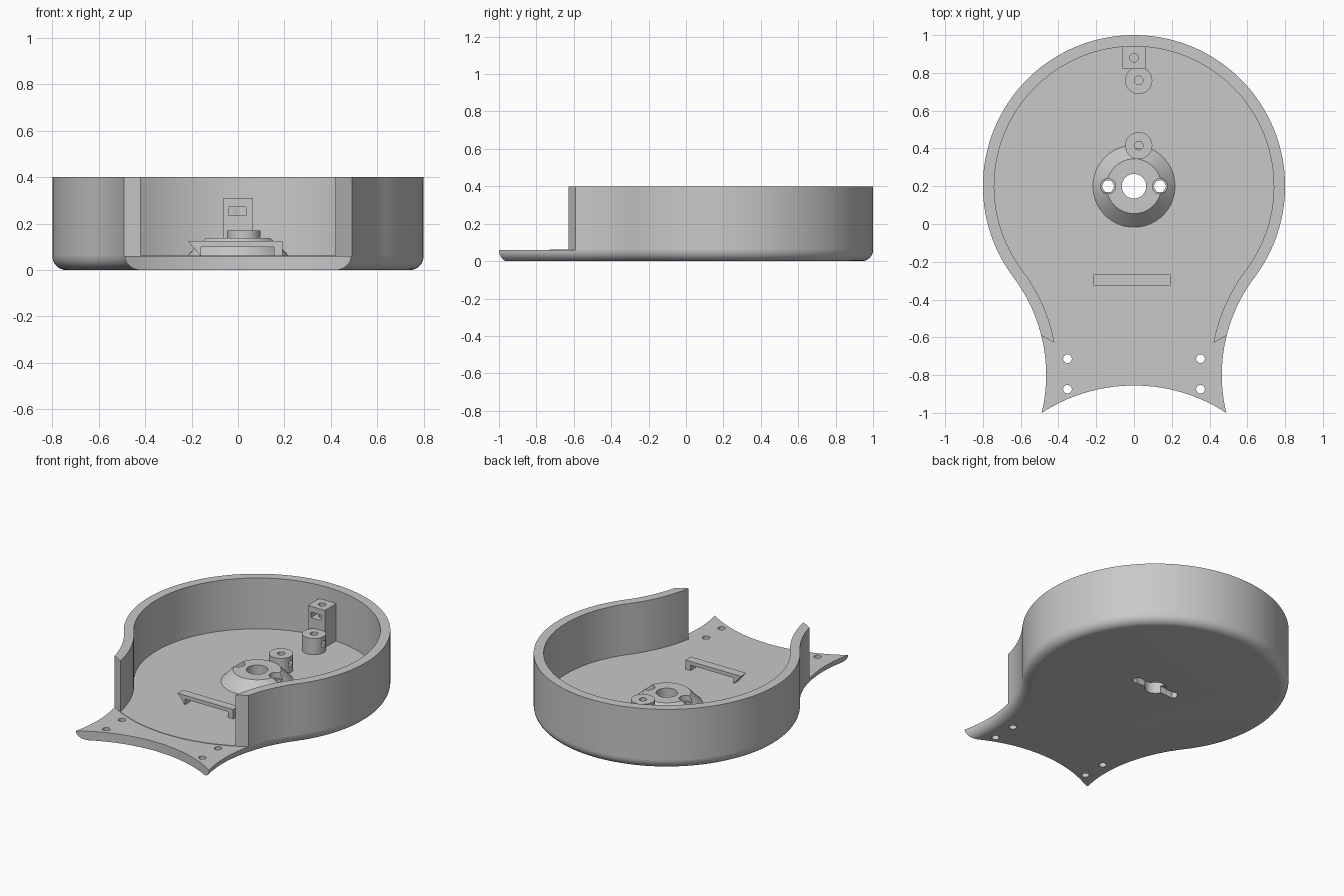
import bpy, bmesh
from math import sin, cos, pi, atan2, hypot, tau

if "Cube" in bpy.data.objects:
    bpy.data.objects.remove(bpy.data.objects["Cube"])

grey = bpy.data.materials.new("plain grey")
grey.use_nodes = True
grey.diffuse_color = (0.58, 0.58, 0.58, 1)
grey.node_tree.nodes["Principled BSDF"].inputs["Base Color"].default_value = grey.diffuse_color

BOWL, BOWL_R = (0, 0.2), 0.8            # round body
WAIST, WAIST_R = (1.325, -0.8), 0.86    # concave side curve, tangent to the body
FRONT = ((0, -1.752), 0.897)            # concave front edge
STEP = (BOWL, 0.93)                     # arc where walls and raised floor end
WALL, FLOOR, TOP = 0.06, 0.06, 0.4


def loft(name, rings):
    """Skin a list of matching closed rings and cap both ends."""
    bm = bmesh.new()
    rows = [[bm.verts.new(p) for p in ring] for ring in rings]
    n = len(rows[0])
    for a, b in zip(rows, rows[1:]):
        for i in range(n):
            j = (i + 1) % n
            bm.faces.new((a[i], a[j], b[j], b[i]))
    bm.faces.new(rows[0][::-1])
    bm.faces.new(rows[-1])
    bmesh.ops.recalc_face_normals(bm, faces=bm.faces)
    mesh = bpy.data.meshes.new(name)
    bm.to_mesh(mesh)
    bm.free()
    mesh.materials.append(grey)
    obj = bpy.data.objects.new(name, mesh)
    bpy.context.collection.objects.link(obj)
    return obj


def at(points, z):
    return [(x, y, z) for x, y in points]


def arc(c, r, a0, a1, n):
    return [(c[0] + r * cos(a0 + (a1 - a0) * i / n),
             c[1] + r * sin(a0 + (a1 - a0) * i / n)) for i in range(n + 1)]


def meet(c0, r0, c1, r1):
    """Leftmost crossing point of two circles."""
    dx, dy = c1[0] - c0[0], c1[1] - c0[1]
    d = hypot(dx, dy)
    a = (r0 * r0 - r1 * r1 + d * d) / (2 * d)
    h = (r0 * r0 - a * a) ** 0.5
    return min((c0[0] + (a * dx - s * h * dy) / d,
                c0[1] + (a * dy + s * h * dx) / d) for s in (-1, 1))


def side_path(inset, end):
    """Right side from the back centre to the end arc."""
    c, r = end
    tangent = atan2(WAIST[1] - BOWL[1], WAIST[0] - BOWL[0])
    x, y = meet(WAIST, WAIST_R + inset, c, r)
    stop = atan2(y - WAIST[1], x - WAIST[0]) % tau
    return (arc(BOWL, BOWL_R - inset, pi / 2, tangent, 56)
            + arc(WAIST, WAIST_R + inset, tangent + pi, stop, 24)[1:])


def outline(inset, end):
    half = side_path(inset, end)
    c, r = end
    x, y = half[-1]
    mid = pi / 2 if c[1] < y else -pi / 2
    half += arc(c, r, atan2(y - c[1], x - c[0]), mid, 16)[1:]
    return half + [(-x, y) for x, y in half[-2:0:-1]]


def tube(name, c, r0, r1, z0, z1, n=48):
    ring = lambda r, z: at(arc(c, r, 0, tau, n)[:-1], z)
    return loft(name, [ring(r0, z0), ring(r1, z1)])


def box(name, x0, x1, y0, y1, z0, z1):
    pts = [(x0, y0), (x1, y0), (x1, y1), (x0, y1)]
    return loft(name, [at(pts, z0), at(pts, z1)])


def cut(obj, cutter):
    mod = obj.modifiers.new("cut", 'BOOLEAN')
    mod.operation, mod.solver, mod.object = 'DIFFERENCE', 'EXACT', cutter
    bpy.context.view_layer.objects.active = obj
    bpy.ops.object.modifier_apply(modifier=mod.name)
    bpy.data.objects.remove(cutter)


# base plate with rounded lower edge
rings = []
for i in range(9):
    t = pi / 2 * i / 8
    rings.append(at(outline(FLOOR * (1 - sin(t)), FRONT), FLOOR * (1 - cos(t))))
base = loft("base_plate", rings)

# slightly raised floor inside the wall
floor = outline(WALL / 2, STEP)
raised = loft("raised_floor", [at(floor, 0.05), at(floor, FLOOR + 0.003)])

# wall, open at the front
def both_sides(path):
    return [(-x, y) for x, y in path[:0:-1]] + path

outer, inner = (both_sides(side_path(d, STEP)) for d in (0, WALL))
wall = loft("surrounding_wall", [
    [(*o, FLOOR), (*i, FLOOR), (*i, TOP), (*o, TOP)] for o, i in zip(outer, inner)])

# conical hub
hub = tube("conical_hub", BOWL, 0.22, 0.145, FLOOR, 0.138, 64)

# spindle hole, nut holes and the slot below them
for part in (base, raised, hub):
    cut(part, tube("cutter", BOWL, 0.065, 0.065, -0.1, 0.3))
    for x in (-0.137, 0.137):
        cut(part, tube("cutter", (x, 0.2), 0.034, 0.034, -0.1, 0.3, 6))
        if part is hub:
            cut(part, tube("cutter", (x, 0.2), 0.04, 0.04, 0.1, 0.3, 32))
cut(base, box("cutter", -0.137, 0.137, 0.175, 0.225, -0.1, 0.045))

# screw holes in the tongue
for x in (-0.352, 0.352):
    for y in (-0.713, -0.875):
        cut(base, tube("cutter", (x, y), 0.023, 0.023, -0.1, 0.2, 24))

# two round posts with a pilot hole and a side slot
posts = []
for name, y in (("inner_post", 0.415), ("outer_post", 0.76)):
    post = tube(name, (0.025, y), 0.072, 0.072, FLOOR, 0.17)
    cut(post, tube("cutter", (0.025, y), 0.023, 0.023, 0.08, 0.3, 24))
    cut(post, box("cutter", 0.025, 0.2, y - 0.02, y + 0.02, 0.105, 0.14))
    posts.append(post)

# square post at the back with a window
square = box("square_post", -0.062, 0.062, 0.82, 0.945, FLOOR, 0.31)
cut(square, tube("cutter", (0, 0.88), 0.023, 0.023, 0.2, 0.4, 24))
cut(square, box("cutter", -0.04, 0.035, 0.7, 0.9, 0.235, 0.272))

# bridge across the floor: upright leg on the left, slanted leg on the right
profile = [(-0.215, 0.125), (-0.16, 0.06), (-0.16, 0.1), (0.155, 0.1),
           (0.155, 0.06), (0.192, 0.06), (0.192, 0.125)]
bridge = loft("bridge", [[(x, y, z) for x, z in profile] for y in (-0.325, -0.268)])

# smooth curved faces, keep edges sharp
bpy.ops.object.select_all(action='DESELECT')
for obj in (base, raised, wall, hub, square, bridge, *posts):
    obj.select_set(True)
bpy.context.view_layer.objects.active = base
bpy.ops.object.shade_smooth_by_angle(angle=pi / 6)
